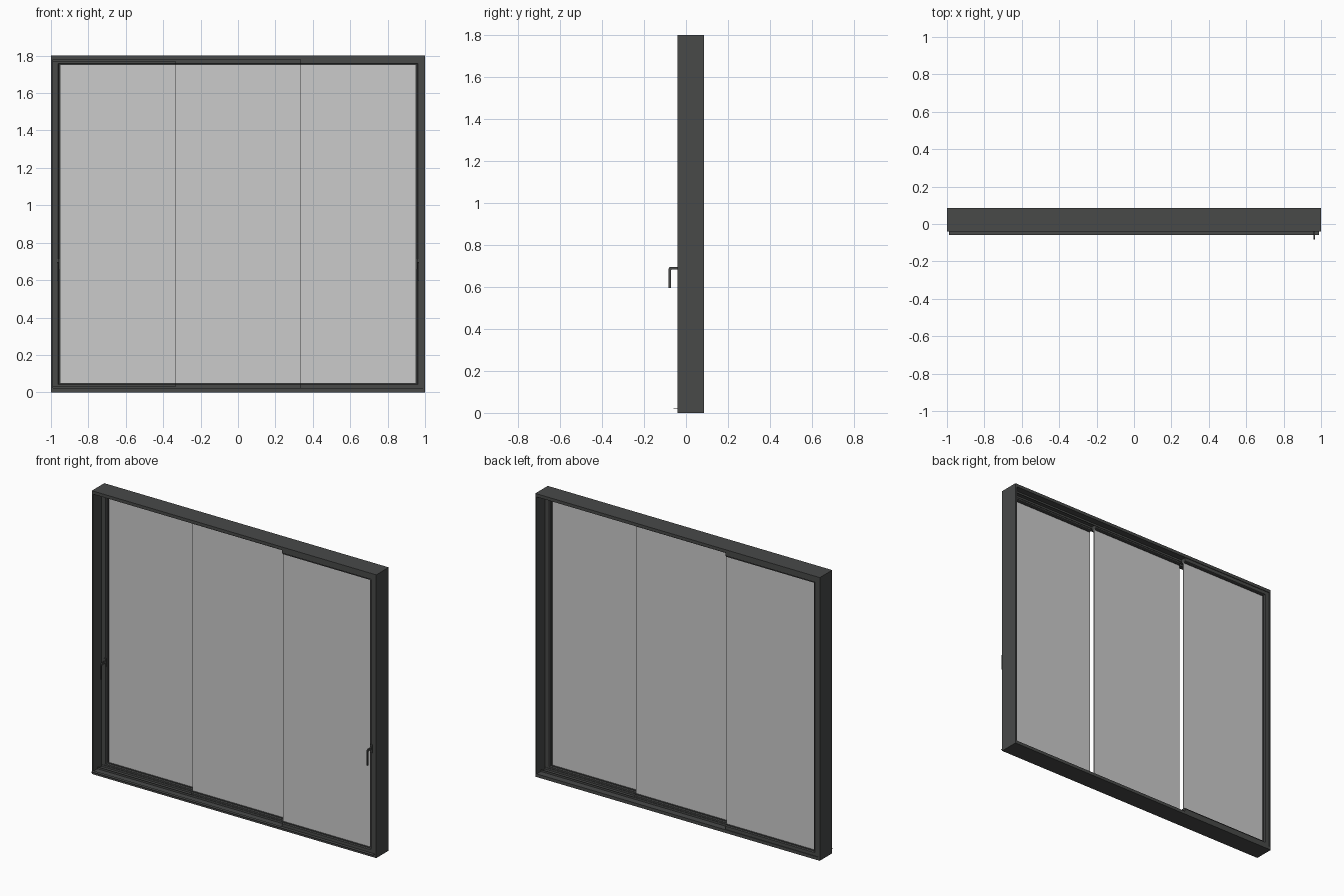
import bpy, bmesh
from mathutils import Vector, Matrix

if "Cube" in bpy.data.objects:
    bpy.data.objects.remove(bpy.data.objects["Cube"])

dark = bpy.data.materials.new("dark_metal")
dark.diffuse_color = (0.065, 0.067, 0.066, 1)
dark.use_nodes = True
dark.node_tree.nodes["Principled BSDF"].inputs["Base Color"].default_value = dark.diffuse_color

Y0, Y1, H = -0.04, 0.085, 1.8          # frame depth and height
PITCH = 0.0405                         # spacing of the three tracks
TRACK = [0.0225 + PITCH * k for k in (1, 0, -1)]   # left, middle, right panel


def make(name, bm, mat=dark):
    bmesh.ops.recalc_face_normals(bm, faces=bm.faces)
    me = bpy.data.meshes.new(name)
    bm.to_mesh(me)
    bm.free()
    ob = bpy.data.objects.new(name, me)
    bpy.context.collection.objects.link(ob)
    if mat:
        me.materials.append(mat)
    return ob


def box(name, x, y, z, mat=dark):
    bm = bmesh.new()
    size = Vector((x[1] - x[0], y[1] - y[0], z[1] - z[0]))
    mid = Vector((x[0] + x[1], y[0] + y[1], z[0] + z[1])) / 2
    bmesh.ops.create_cube(bm, size=1, matrix=Matrix.Translation(mid) @ Matrix.Diagonal(size.to_4d()))
    return make(name, bm, mat)


def extrude(name, points, offset):
    bm = bmesh.new()
    face = bm.faces.new([bm.verts.new(p) for p in points])
    new = bmesh.ops.extrude_face_region(bm, geom=[face])["geom"]
    bmesh.ops.translate(bm, vec=offset, verts=[v for v in new if isinstance(v, bmesh.types.BMVert)])
    return make(name, bm)


# outer frame: thin jambs, sill and head with dividing track ribs
for s, side in ((-1, "left"), (1, "right")):
    box(side + "_jamb", sorted((s * 0.99, s)), (Y0, Y1), (0, H))

track = [(Y0, 0), (Y1, 0), (Y1, 0.02)]
for c in (0.0225 + PITCH / 2, 0.0225 - PITCH / 2):
    track += [(c + 0.0015, 0.02), (c + 0.0015, 0.032), (c - 0.0015, 0.032), (c - 0.0015, 0.02)]
track.append((Y0, 0.02))
extrude("sill", [(-0.99, y, z) for y, z in track], (1.98, 0, 0))
extrude("head", [(-0.99, y, H - z) for y, z in track], (1.98, 0, 0))
box("sill_drip_lip", (-0.99, 0.99), (-0.06, Y0), (0.021, 0.024))

# stepped cross-section of panel rails: (depth, height)
rail = [(-0.018, 0), (0.018, 0), (0.018, 0.021), (0.011, 0.025),
        (0.011, 0.03), (-0.011, 0.03), (-0.011, 0.025), (-0.018, 0.021)]

edges = [-0.99, -1 / 3, 1 / 3, 0.99]
for i, side in enumerate(("left", "middle", "right")):
    a, b, y = edges[i], edges[i + 1], TRACK[i]
    # top and bottom rails
    extrude(side + "_bottom_rail", [(a, y + d, 0.02 + h) for d, h in rail], (b - a, 0, 0))
    extrude(side + "_top_rail", [(a, y + d, H - 0.02 - h) for d, h in rail], (b - a, 0, 0))
    # outer stiles only; panels meet glass to glass
    if i != 1:
        s = i - 1
        extrude(side + "_stile", [(s * (0.99 - h * 4 / 3), y + d, 0.02) for d, h in rail], (0, 0, H - 0.04))
    # glass pane
    box(side + "_glass", (max(a, -0.955), min(b, 0.955)), (y - 0.004, y + 0.004), (0.045, H - 0.045), None)
    # lever handle: base plate and bent flat bar
    if i != 1:
        x, f = s * 0.965, y - 0.018
        box(side + "_handle_base", (x - 0.007, x + 0.007), (f - 0.005, f + 0.001), (0.66, 0.712))
        bar = [(0, 0.683), (-0.030, 0.683), (-0.034, 0.679), (-0.034, 0.595), (-0.046, 0.595),
               (-0.046, 0.684), (-0.043, 0.692), (-0.036, 0.696), (0, 0.696)]
        extrude(side + "_handle_lever", [(x - 0.004, f + d - 0.002, z) for d, z in bar], (0.008, 0, 0))
